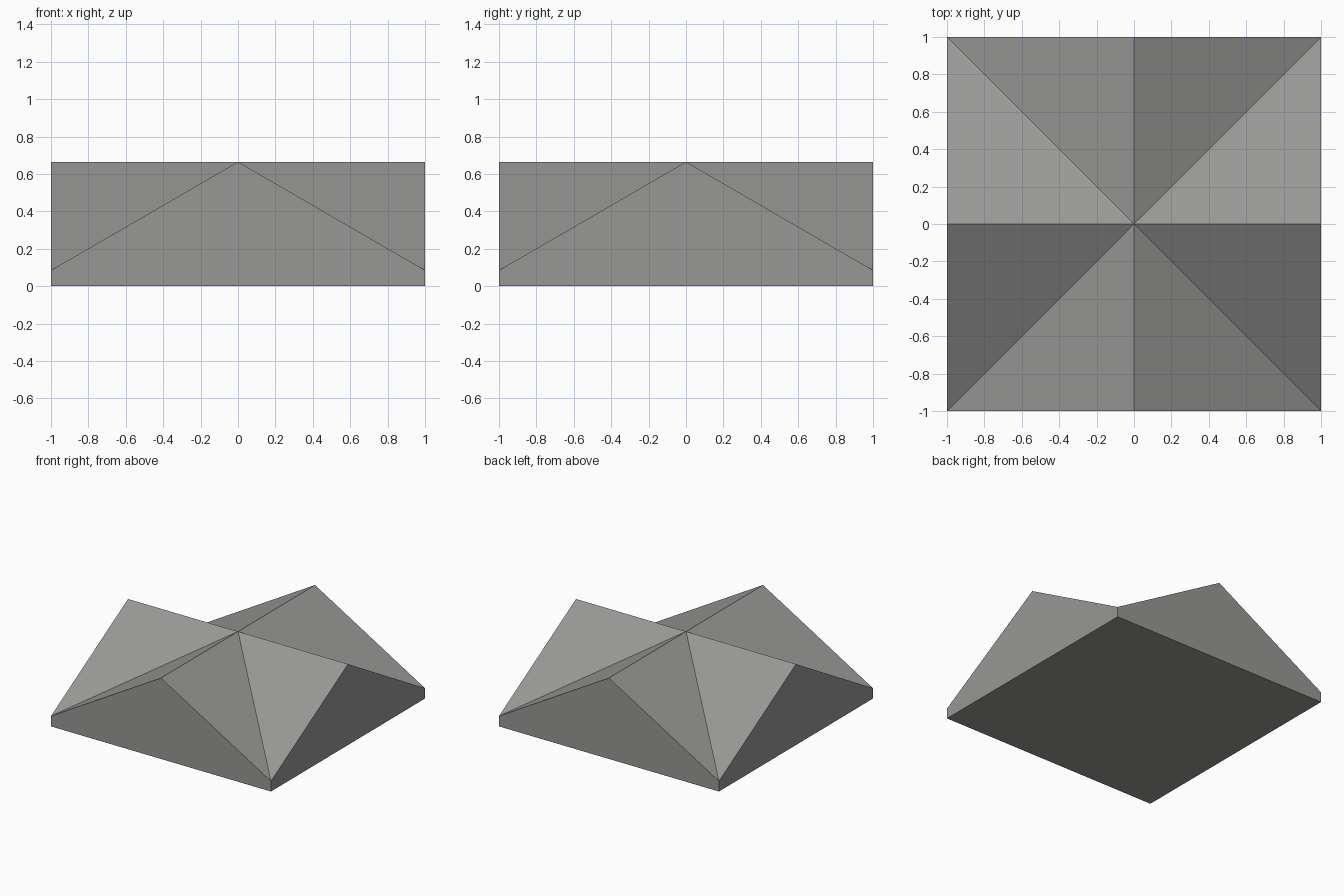
import bpy
import bmesh
from mathutils import Matrix, Vector
from math import pi

if "Cube" in bpy.data.objects:
    bpy.data.objects.remove(bpy.data.objects["Cube"])

HALF = 1.0     # half width of the square plan
EAVE = 0.085   # height of the corners
RIDGE = 0.665  # height of the crossing ridges

bm = bmesh.new()


def add_face(points):
    bm.faces.new([bm.verts.new(p) for p in points])


# four identical gables: one end wall and two roof slopes each
for i in range(4):
    turn = Matrix.Rotation(i * pi / 2, 3, 'Z')
    base_l, base_r, eave_r, peak, eave_l, centre = [turn @ Vector(p) for p in (
        (-HALF, -HALF, 0), (HALF, -HALF, 0), (HALF, -HALF, EAVE),
        (0, -HALF, RIDGE), (-HALF, -HALF, EAVE), (0, 0, RIDGE))]
    add_face((base_l, base_r, eave_r, peak, eave_l))
    add_face((peak, eave_r, centre))
    add_face((eave_l, peak, centre))

# flat underside
add_face(((-HALF, -HALF, 0), (-HALF, HALF, 0), (HALF, HALF, 0), (HALF, -HALF, 0)))

bmesh.ops.remove_doubles(bm, verts=bm.verts, dist=0.0001)
bmesh.ops.recalc_face_normals(bm, faces=bm.faces)

mesh = bpy.data.meshes.new("cross_gable_roof")
bm.to_mesh(mesh)
bm.free()
roof = bpy.data.objects.new("cross_gable_roof", mesh)
bpy.context.collection.objects.link(roof)

# dark grey roof colour
dark_grey = bpy.data.materials.new("dark_grey")
dark_grey.diffuse_color = (0.31, 0.31, 0.305, 1)
dark_grey.use_nodes = True
dark_grey.node_tree.nodes["Principled BSDF"].inputs["Base Color"].default_value = dark_grey.diffuse_color
mesh.materials.append(dark_grey)
